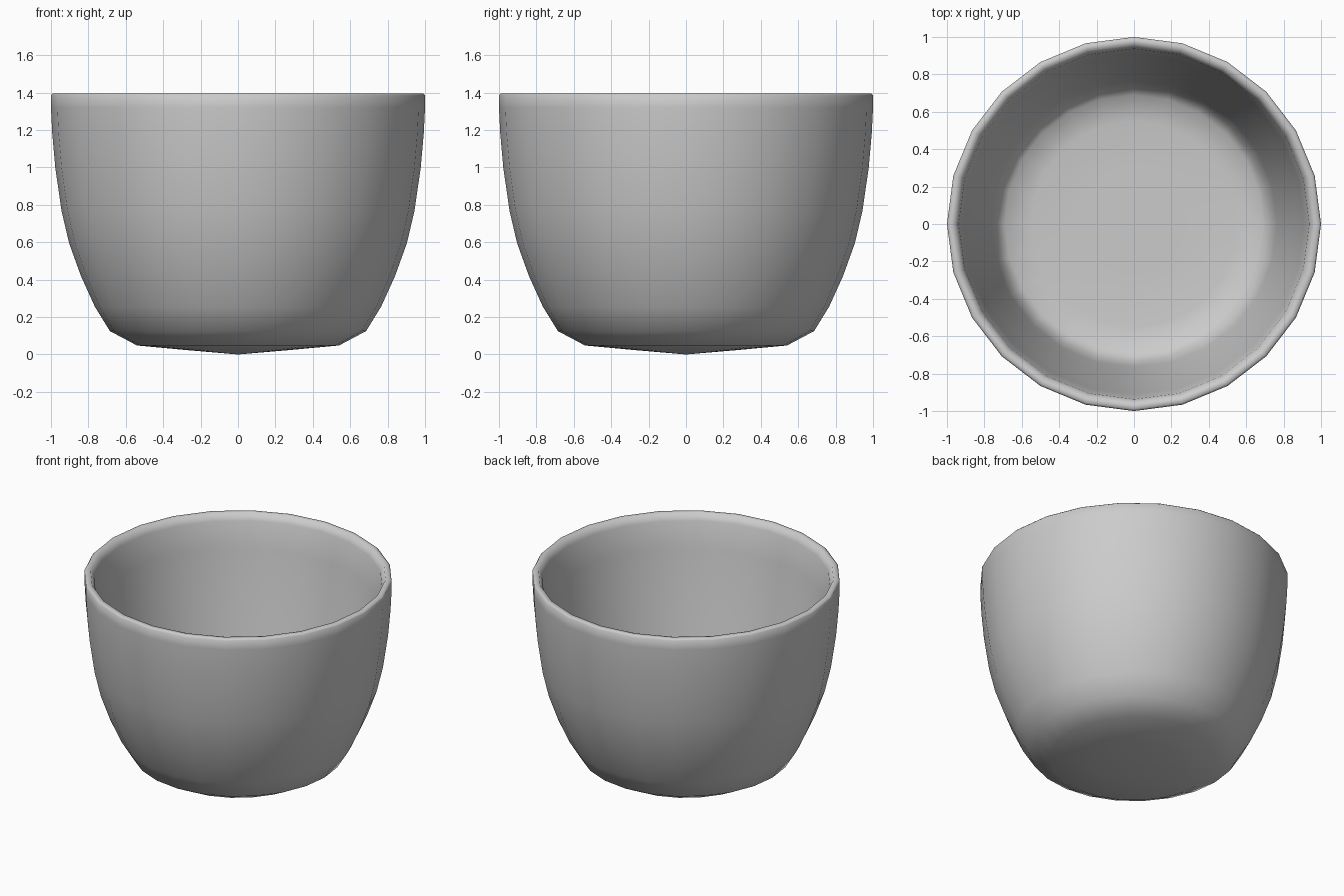
import bpy
from math import cos, sin, tau

if "Cube" in bpy.data.objects:
    bpy.data.objects.remove(bpy.data.objects["Cube"])

SIDES = 24

# Half profile (radius, height): underside, outer wall, rim, inner wall, floor
profile = [
    (0, 0), (0.27, 0.023), (0.54, 0.048), (0.685, 0.125), (0.765, 0.255),
    (0.84, 0.42), (0.903, 0.595), (0.944, 0.77), (0.977, 1.0), (0.993, 1.18),
    (1.0, 1.32), (1.0, 1.385), (0.99, 1.395),
    (0.96, 1.395), (0.937, 1.345), (0.91, 1.16), (0.875, 0.95),
    (0.838, 0.75), (0.80, 0.55), (0.765, 0.38), (0.735, 0.26),
    (0.69, 0.215), (0.55, 0.195), (0.27, 0.195), (0, 0.195),
]


def lathe(name, points, sides):
    """Revolve a profile that begins and ends on the z axis."""
    verts = [(0, 0, points[0][1])]
    for r, z in points[1:-1]:
        verts += [(r * cos(tau * i / sides), r * sin(tau * i / sides), z)
                  for i in range(sides)]
    verts.append((0, 0, points[-1][1]))
    rings, last = len(points) - 2, len(verts) - 1
    faces = []
    for i in range(sides):
        j = (i + 1) % sides
        faces.append((0, 1 + j, 1 + i))
        for k in range(rings - 1):
            a, b = 1 + k * sides, 1 + (k + 1) * sides
            faces.append((a + i, a + j, b + j, b + i))
        top = 1 + (rings - 1) * sides
        faces.append((top + i, top + j, last))
    mesh = bpy.data.meshes.new(name)
    mesh.from_pydata(verts, [], faces)
    mesh.shade_smooth()
    obj = bpy.data.objects.new(name, mesh)
    bpy.context.collection.objects.link(obj)
    return obj


# Hollow cup with a tapered wall and raised floor
lathe("cup", profile, SIDES)
